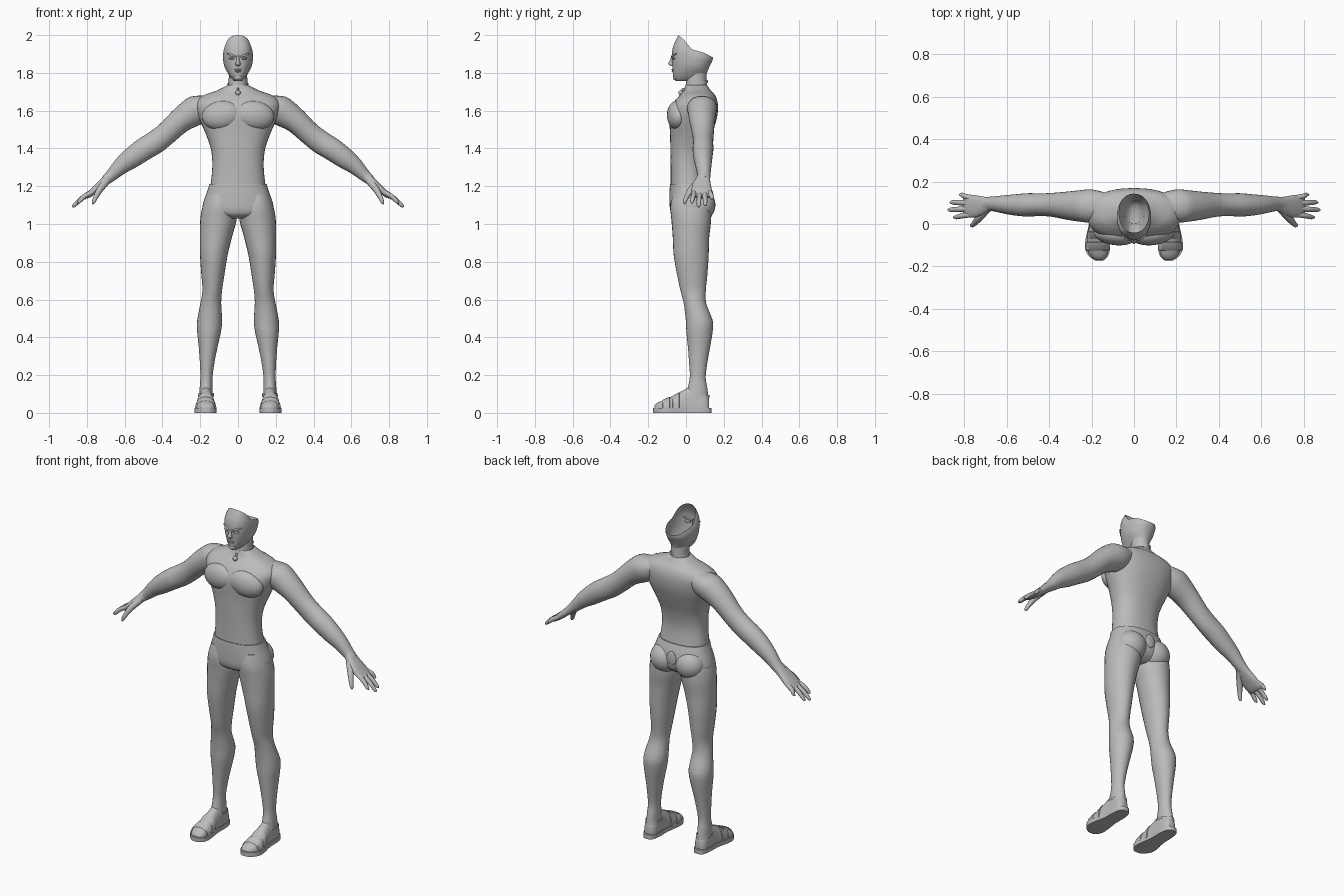
import bpy, bmesh, math
from mathutils import Vector, Matrix

grey = bpy.data.materials.new("plain grey")
grey.diffuse_color = (0.5, 0.5, 0.5, 1)
X, Y, Z = Vector((1, 0, 0)), Vector((0, 1, 0)), Vector((0, 0, 1))


def finish(name, bm, mirror=False, angle=50):
    bmesh.ops.recalc_face_normals(bm, faces=bm.faces[:])
    me = bpy.data.meshes.new(name)
    bm.to_mesh(me)
    bm.free()
    me.materials.append(grey)
    me.polygons.foreach_set("use_smooth", [True] * len(me.polygons))
    me.set_sharp_from_angle(angle=math.radians(angle))
    ob = bpy.data.objects.new(name, me)
    bpy.context.collection.objects.link(ob)
    if mirror:
        ob.modifiers.new("mirror", 'MIRROR')
    return ob


def smooth_rows(rows, sub):
    """Catmull-Rom interpolation between the rows of numbers."""
    out = []
    for i in range(len(rows) - 1):
        a, b, c, d = rows[max(i - 1, 0)], rows[i], rows[i + 1], rows[min(i + 2, len(rows) - 1)]
        for k in range(sub):
            t = k / sub
            out.append([0.5 * (2 * q + (r - p) * t + (2 * p - 5 * q + 4 * r - s) * t * t
                               + (3 * q - p - 3 * r + s) * t ** 3) for p, q, r, s in zip(a, b, c, d)])
    return out + [list(rows[-1])]


def loft(name, rows, u, v, mirror=False, caps=(True, True), n=28, sub=3, power=2.0, warp=None):
    """Rows are (cx, cy, cz, half width along u, reach along -v, reach along +v)."""
    bm = bmesh.new()
    rings = []
    for cx, cy, cz, a, lo, hi in smooth_rows(rows, sub):
        ring = []
        for k in range(n):
            t = 2 * math.pi * k / n
            c, s = math.cos(t), math.sin(t)
            pc = math.copysign(abs(c) ** (2 / power), c)
            ps = math.copysign(abs(s) ** (2 / power), s)
            p = Vector((cx, cy, cz)) + u * (a * pc) + v * ((hi if s > 0 else lo) * ps)
            ring.append(bm.verts.new(warp(p) if warp else p))
        rings.append(ring)
    for r, q in zip(rings, rings[1:]):
        for k in range(n):
            bm.faces.new((r[k], r[(k + 1) % n], q[(k + 1) % n], q[k]))
    if caps[0]:
        bm.faces.new(rings[0])
    if caps[1]:
        bm.faces.new(rings[-1])
    return finish(name, bm, mirror)


def upright(name, rows, cx=0.0, **kw):
    """Rows are (z, half width, front y, back y[, centre x])."""
    full = []
    for r in rows:
        mid = (r[2] + r[3]) / 2
        half = (r[3] - r[2]) / 2
        full.append((r[4] if len(r) > 4 else cx, mid, r[0], r[1], half, half))
    return loft(name, full, X, Y, **kw)


def ball(name, loc, size, mirror=False, rot=(0, 0, 0)):
    bm = bmesh.new()
    bmesh.ops.create_uvsphere(bm, u_segments=24, v_segments=14, radius=1)
    r = Matrix.Rotation(rot[2], 4, 'Z') @ Matrix.Rotation(rot[1], 4, 'Y') @ Matrix.Rotation(rot[0], 4, 'X')
    bm.transform(Matrix.Translation(loc) @ r @ Matrix.Diagonal((*size, 1)))
    return finish(name, bm, mirror)


def tube(name, pts, mirror=False, n=12):
    """Points are (x, y, z, radius); rings follow the overall direction."""
    d = (Vector(pts[-1][:3]) - Vector(pts[0][:3])).normalized()
    u = d.cross(Z if abs(d.z) < 0.9 else Y).normalized()
    return loft(name, [(*p[:3], p[3], p[3], p[3]) for p in pts], u, d.cross(u), mirror, n=n)


# torso and lower body, meeting at the waistband
upright("torso", [
    (1.20, .146, -.081, .108), (1.30, .136, -.081, .095), (1.39, .142, -.083, .108),
    (1.47, .168, -.084, .135), (1.54, .198, -.088, .158), (1.59, .215, -.088, .168),
    (1.64, .222, -.068, .168), (1.68, .185, -.035, .155), (1.705, .115, -.012, .132),
    (1.735, .055, -.002, .112)], power=2.3, n=40)
upright("hips", [
    (1.212, .151, -.085, .113), (1.17, .164, -.087, .128), (1.12, .182, -.087, .138),
    (1.08, .186, -.085, .135), (1.05, .15, -.075, .115), (1.03, .07, -.045, .08)], power=2.3, n=40)
ball("buttock", (.083, .075, 1.10), (.088, .081, .085), True)
ball("chest_muscle", (.088, -.048, 1.575), (.105, .052, .076), True, (0, .15, .12))
ball("tail_opening", (0, .138, 1.135), (.03, .008, .042))

# legs
upright("leg", [
    (1.16, .070, -.07, .10, .095), (1.09, .090, -.083, .13, .098), (1.02, .096, -.077, .133, .104),
    (.93, .085, -.07, .123, .117), (.835, .073, -.065, .12, .128), (.73, .061, -.047, .113, .133),
    (.65, .052, -.03, .105, .136), (.58, .055, -.012, .107, .144), (.49, .066, -.001, .141, .150),
    (.43, .063, .002, .141, .153), (.35, .050, .01, .128, .158), (.27, .039, .016, .114, .163),
    (.19, .032, .02, .104, .167), (.13, .034, .008, .113, .169), (.06, .036, -.01, .122, .170)],
    mirror=True, n=28)

# arms, sloping down and outward
across = Vector((.64, 0, .77))
loft("arm", [
    (.13, .085, 1.645, .06, .05, .045), (.20, .085, 1.618, .078, .085, .074), (.255, .085, 1.585, .074, .08, .072),
    (.31, .086, 1.542, .067, .064, .066), (.38, .09, 1.478, .057, .060, .060),
    (.44, .091, 1.432, .053, .062, .062), (.50, .09, 1.395, .055, .061, .060),
    (.57, .09, 1.345, .049, .055, .054), (.625, .093, 1.302, .041, .043, .043),
    (.672, .095, 1.256, .034, .032, .032), (.70, .092, 1.232, .036, .026, .026)], Y, across, True)

# hands
loft("palm", [
    (.675, .095, 1.254, .032, .028, .028), (.71, .086, 1.222, .043, .024, .024),
    (.75, .083, 1.187, .053, .02, .02), (.79, .086, 1.153, .051, .015, .015),
    (.803, .087, 1.142, .044, .008, .008)], Y, across, True, power=2.4)
for label, y0, y1, tip in (("index", .045, .032, .852), ("middle", .072, .067, .878),
                           ("ring", .099, .102, .868), ("little", .124, .138, .825)):
    fall = 1.09 + (.878 - tip) * .75
    tube(label + "_finger", [
        (.765, y0, 1.172, .013), ((.765 + tip) / 2 + .004, (y0 + y1) / 2, (1.172 + fall) / 2 + .006, .0125),
        (tip - .012, y1, fall + .01, .010), (tip, y1, fall, .003)], True)
tube("thumb", [(.695, .07, 1.228, .020), (.73, .03, 1.185, .018), (.752, .004, 1.145, .013),
               (.764, -.007, 1.118, .010), (.769, -.010, 1.106, .003)], True)

# neck, collar and pendant
upright("neck", [(1.69, .062, -.008, .12), (1.73, .051, -.002, .111), (1.77, .049, .0, .109),
                 (1.80, .049, .0, .108)], caps=(True, False))
collar = [(0, .054, 1.727, .056, .062, .062), (0, .054, 1.743, .055, .061, .061)]
loft("collar", collar, X, Vector((0, 1, .33)), caps=(False, False), sub=1)
ball("pendant", (0, -.027, 1.695), (.014, .013, .014))
ball("pendant_loop", (0, -.016, 1.713), (.006, .008, .008))


# open-topped head shell: the rim is high at the forehead, low at the back
def rim(y):
    pts = [(-.04, 2.0), (-.01, 1.975), (.03, 1.925), (.10, 1.905), (.145, 1.88)]
    if y <= pts[0][0]:
        return 2.0
    for (a, za), (b, zb) in zip(pts, pts[1:]):
        if y <= b:
            return za + (zb - za) * (y - a) / (b - a)
    return 1.88


def lower_rim(p):
    if p.z > 1.80:
        p.z = 1.80 + (p.z - 1.80) * (rim(p.y) - 1.80) / 0.20
    return p


upright("head", [
    (1.758, .020, -.055, .05), (1.768, .032, -.064, .085), (1.79, .049, -.069, .108),
    (1.82, .063, -.071, .114), (1.86, .074, -.074, .122), (1.91, .079, -.074, .132),
    (1.95, .079, -.064, .139), (2.0, .070, -.040, .143)],
    caps=(True, False), power=2.25, n=40, warp=lower_rim)

# face
loft("nose", [(0, -.070, 1.895, .006, .006, .01), (0, -.073, 1.87, .008, .011, .01),
              (0, -.074, 1.848, .013, .020, .01), (0, -.071, 1.836, .010, .008, .01)], X, Y, n=16)
tube("brow", [(.012, -.074, 1.884, .004), (.035, -.069, 1.893, .006), (.058, -.052, 1.902, .003)], True)
ball("eye", (.033, -.064, 1.876), (.016, .009, .006), True, (0, -.12, .3))
ball("upper_lip", (0, -.070, 1.817), (.022, .008, .004))
ball("lower_lip", (0, -.068, 1.808), (.017, .008, .005))
ball("chin", (0, -.056, 1.776), (.022, .014, .015))

# feet: rows run from heel to toe, flat underneath
foot = [(.169, .122, .024, .022, 0, .05), (.169, .10, .024, .037, 0, .09), (.169, .04, .024, .039, 0, .118),
        (.170, -.01, .024, .042, 0, .098), (.171, -.06, .024, .049, 0, .070), (.171, -.11, .024, .052, 0, .048),
        (.167, -.15, .024, .040, 0, .030), (.164, -.168, .024, .020, 0, .014)]
loft("foot", foot, X, Z, True, power=2.3)
for name, y0, y1, h0, h1, w in (("instep_strap", -.035, -.072, .088, .068, .051),
                                ("toe_strap", -.085, -.125, .064, .047, .056)):
    loft(name, [(.171, y0, .018, w - .004, 0, h0), (.171, y0 - .002, .018, w, 0, h0 + .004),
                (.171, y1 + .002, .018, w + .001, 0, h1 + .004), (.171, y1, .018, w - .004, 0, h1)],
         X, Z, True, sub=1, power=2.3)
loft("ankle_strap", [(.169, .06, .088, .042, .068, .066), (.169, .06, .102, .041, .064, .064)],
     X, Vector((0, 1, -.12)), True, caps=(False, False), sub=1)

# sandal sole: a rounded outline extruded upward
bm = bmesh.new()
side = smooth_rows([(.135, .169, .012), (.12, .169, .032), (.07, .169, .042), (.0, .170, .043),
                    (-.07, .173, .055), (-.12, .172, .058), (-.155, .167, .042), (-.174, .164, .016)], 3)
outline = [(c + w, y) for y, c, w in side] + [(c - w, y) for y, c, w in reversed(side)]
base = bm.faces.new([bm.verts.new((x, y, 0)) for x, y in outline])
top = bmesh.ops.extrude_face_region(bm, geom=[base])["geom"]
bmesh.ops.translate(bm, vec=(0, 0, .026), verts=[g for g in top if isinstance(g, bmesh.types.BMVert)])
finish("sandal_sole", bm, True, 40)
